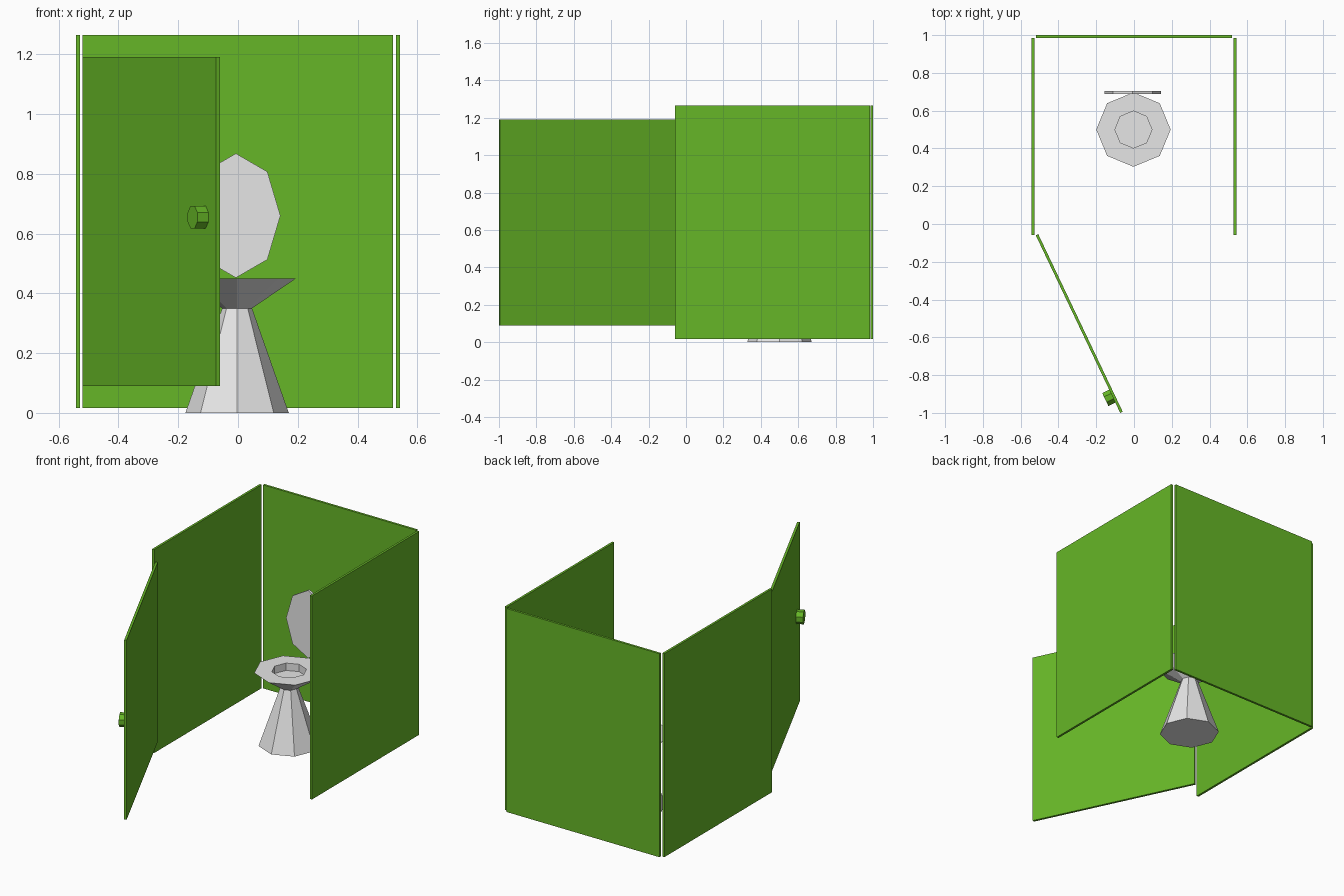
import bpy, bmesh, math
from mathutils import Vector, Matrix

if "Cube" in bpy.data.objects:
    bpy.data.objects.remove(bpy.data.objects["Cube"])


def material(name, rgb):
    m = bpy.data.materials.new(name)
    m.diffuse_color = (*rgb, 1)
    m.use_nodes = True
    m.node_tree.nodes["Principled BSDF"].inputs["Base Color"].default_value = m.diffuse_color
    return m


GREEN = material("stall green", (0.133, 0.468, 0.020))
WHITE = material("porcelain white", (0.79, 0.79, 0.79))


def finish(name, bm, mat, matrix=Matrix.Identity(4)):
    bmesh.ops.recalc_face_normals(bm, faces=bm.faces[:])
    me = bpy.data.meshes.new(name)
    bm.to_mesh(me)
    bm.free()
    me.materials.append(mat)
    ob = bpy.data.objects.new(name, me)
    ob.matrix_world = matrix
    bpy.context.collection.objects.link(ob)
    return ob


def box(name, lo, hi, mat, matrix=Matrix.Identity(4)):
    bm = bmesh.new()
    bmesh.ops.create_cube(bm, size=1)
    lo, hi = Vector(lo), Vector(hi)
    for v in bm.verts:
        v.co = Vector([(lo[i] + hi[i]) / 2 + v.co[i] * (hi[i] - lo[i]) for i in range(3)])
    return finish(name, bm, mat, matrix)


def lathe(name, profile, mat, matrix, sides=8, turn=0.0):
    """Closed low-poly solid from (radius, height) rings."""
    bm = bmesh.new()
    rings = []
    for r, z in profile:
        rings.append([bm.verts.new((r * math.cos(turn + 2 * math.pi * i / sides),
                                    r * math.sin(turn + 2 * math.pi * i / sides), z))
                      for i in range(sides)])
    for a, b in zip(rings, rings[1:]):
        for i in range(sides):
            j = (i + 1) % sides
            bm.faces.new((a[i], a[j], b[j], b[i]))
    bm.faces.new(rings[0][::-1])
    bm.faces.new(rings[-1])
    return finish(name, bm, mat, matrix)


# Stall walls
Z0, Z1 = 0.016, 1.265
box("back_wall", (-0.52, 0.986, Z0), (0.518, 1.0, Z1), GREEN)
for side, s in (("left", -1), ("right", 1)):
    xs = sorted((s * 0.528, s * 0.542))
    box(side + "_wall", (xs[0], -0.058, Z0), (xs[1], 0.984, Z1), GREEN)

# Open door: local x runs from hinge to free edge, local y points inward
hinge, free = Vector((-0.52, -0.06, 0)), Vector((-0.073, -1.0, 0))
along = free - hinge
width = along.length
door_mat = Matrix.Translation(hinge) @ Matrix.Rotation(math.atan2(along.y, along.x), 4, 'Z')
box("door", (0, 0, 0.09), (width, 0.0145, 1.191), GREEN, door_mat)

# Door knob on the outer face
knob_mat = door_mat @ Matrix.Translation((width - 0.098, 0, 0.655)) @ Matrix.Rotation(math.pi / 2, 4, 'X')
lathe("door_knob", [(0.041, 0), (0.041, 0.041)], GREEN, knob_mat, turn=math.pi / 8)

# Toilet: pedestal, flared bowl and sunken hole in one profile
lathe("toilet_bowl", [(0.173, 0), (0.05, 0.35), (0.197, 0.45), (0.098, 0.45), (0.098, 0.405)],
      WHITE, Matrix.Translation((-0.003, 0.5, 0)))

# Raised oval lid
lid_mat = (Matrix.Translation((-0.007, 0.703, 0.66)) @ Matrix.Rotation(math.pi / 2, 4, 'X')
           @ Matrix.Diagonal((0.149, 0.208, 1, 1)))
lathe("toilet_lid", [(1, 0), (1, 0.014)], WHITE, lid_mat)
